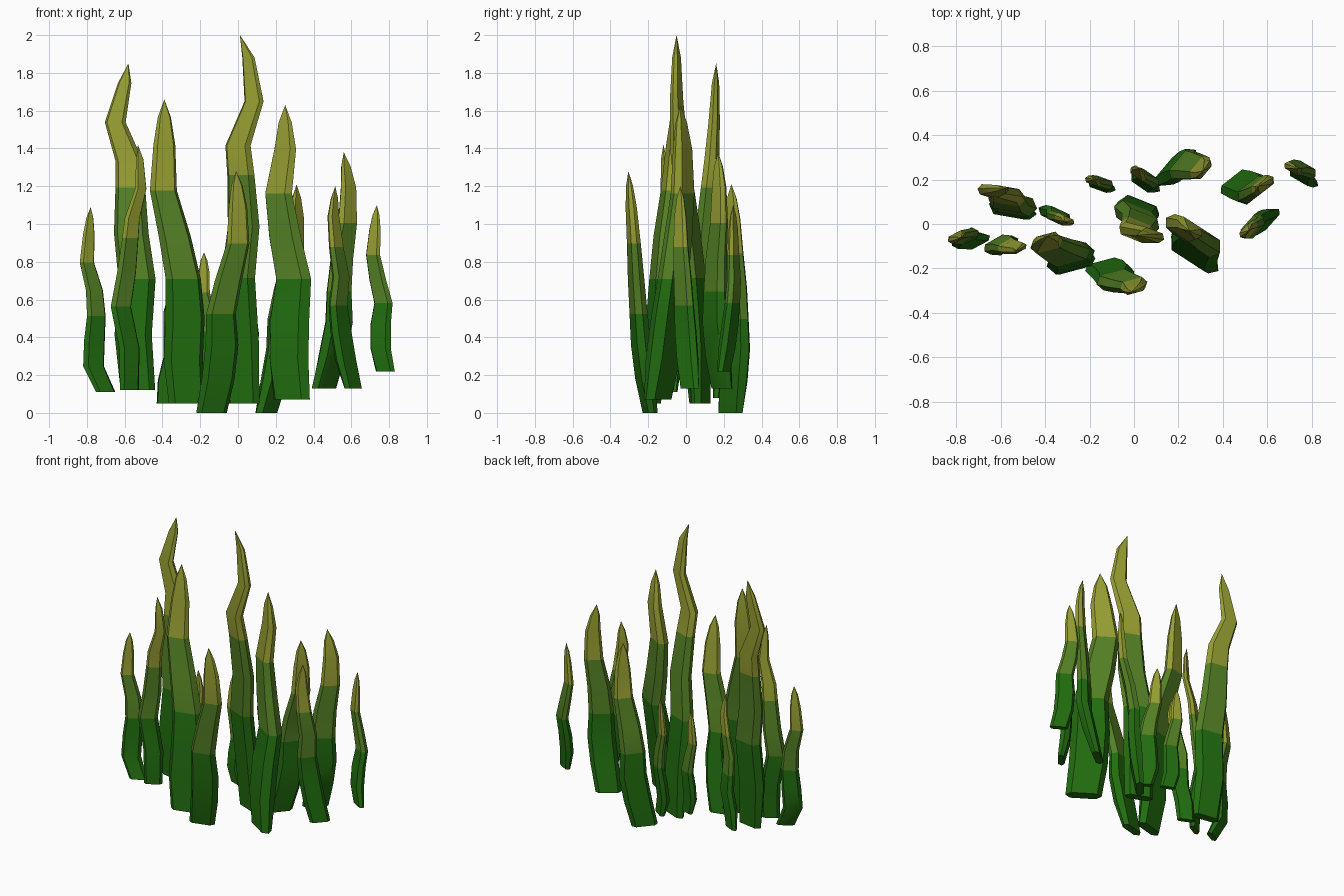
import bpy, bmesh, math

if "Cube" in bpy.data.objects:
    bpy.data.objects.remove(bpy.data.objects["Cube"])


def material(name, rgb):
    m = bpy.data.materials.new(name)
    m.diffuse_color = (*rgb, 1)
    m.use_nodes = True
    m.node_tree.nodes["Principled BSDF"].inputs["Base Color"].default_value = m.diffuse_color
    return m


MATS = [material("deep_green", (0.016, 0.155, 0.005)),
        material("mid_green", (0.090, 0.220, 0.018)),
        material("olive_yellow", (0.310, 0.350, 0.032))]

# Two growth habits: ring heights (0-1), relative widths, colour change heights
PLAIN = ([0, .14, .28, .41, .55, .70, .85, .94, 1],
         [.93, 1, 1, .90, .82, .69, .56, .34], (.41, .70))
CURLY = ([0, .17, .34, .48, .62, .70, .82, .94, 1],
         [.93, 1, 1, .93, .80, .74, .56, .36], (.34, .62))
# Flattened hexagon section
SECTION = [(-1, 0), (-.72, -.42), (.72, -.42), (1, 0), (.72, .42), (-.72, .42)]


def blade(name, habit, z0, z1, w, yaw, xs, ys):
    """Wavy tapering leaf: xs sway per ring, ys = evenly spaced depths."""
    levels, widths, bands = habit
    xs = list(xs)
    if len(xs) == 8:                       # fill in the ring just below the tip
        xs.insert(7, xs[6] * .45 + xs[7] * .55)
    c, s = math.cos(math.radians(yaw)), math.sin(math.radians(yaw))
    bm = bmesh.new()
    rings = []

    def depth(t):
        p = t * (len(ys) - 1)
        i = min(int(p), len(ys) - 2)
        return ys[i] + (ys[i + 1] - ys[i]) * (p - i)

    for i, (t, k, x) in enumerate(zip(levels[:-1], widths, xs)):
        y, z, r = depth(t), z0 + (z1 - z0) * t, w * k
        thick = .7 if i == 0 else 1        # the foot is pinched flatter
        rings.append([bm.verts.new((x + r * (u * c - v * thick * s),
                                    y + r * (u * s + v * thick * c), z))
                      for u, v in SECTION])
    tip = bm.verts.new((xs[-1], ys[-1], z1))
    bm.faces.new(rings[0][::-1])
    n = len(SECTION)
    for i, ring in enumerate(rings):
        t = levels[i] + .001
        mat = (t > bands[0]) + (t > bands[1])
        for j in range(n):
            a, b = ring[j], ring[(j + 1) % n]
            if i + 1 < len(rings):
                up = rings[i + 1]
                f = bm.faces.new((a, b, up[(j + 1) % n], up[j]))
            else:
                f = bm.faces.new((a, b, tip))
            f.material_index = int(mat)
    bmesh.ops.recalc_face_normals(bm, faces=bm.faces)
    me = bpy.data.meshes.new(name)
    bm.to_mesh(me)
    bm.free()
    for m in MATS:
        me.materials.append(m)
    ob = bpy.data.objects.new(name, me)
    bpy.context.collection.objects.link(ob)
    ob.select_set(True)
    bpy.context.view_layer.objects.active = ob


# Left group
blade("blade_left_tall", CURLY, .12, 1.85, .10, -10,
      (-.53, -.555, -.535, -.565, -.57, -.575, -.65, -.60, -.58),
      (.06, .08, .10, .145, .16))
blade("blade_far_left", PLAIN, .11, 1.09, .062, 28,
      (-.70, -.765, -.76, -.75, -.76, -.80, -.79, -.78),
      (-.08, -.06, -.055, -.06, -.06))
blade("blade_left_front", CURLY, .12, 1.42, .062, 30,
      (-.575, -.575, -.62, -.59, -.57, -.56, -.515, -.52, -.53),
      (-.10, -.09, -.12))
blade("blade_left_wide", PLAIN, .05, 1.66, .107, 15,
      (-.27, -.29, -.28, -.29, -.335, -.395, -.39, -.39),
      (-.18, -.15, -.13, -.08, -.055))
blade("blade_left_small", PLAIN, .05, .93, .06, -25,
      (-.38, -.37, -.34, -.345, -.35, -.32, -.30, -.31), (.05, .03, .01))
# Middle group
blade("blade_back_small", PLAIN, .14, .85, .055, -20,
      (-.13, -.155, -.15, -.14, -.16, -.185, -.18, -.18), (.17, .19, .20))
blade("blade_centre_tall", CURLY, .05, 2.0, .097, -22,
      (.03, .02, .0, .03, .015, .0, .085, .055, .01),
      (.08, .06, .01, -.05, -.05))
blade("blade_front", PLAIN, 0, 1.28, .09, 15,
      (-.14, -.105, -.085, -.09, -.05, -.0, .0, -.01),
      (-.19, -.235, -.26, -.28, -.305))
blade("blade_back_middle", PLAIN, .08, .91, .062, -35,
      (.07, .04, .05, .065, .05, .02, .02, .02), (.18, .21, .25))
blade("blade_centre_wide", PLAIN, .07, 1.63, .122, -33,
      (.285, .27, .275, .295, .25, .215, .25, .25),
      (-.15, -.10, -.05, -.01, -.03))
# Right group
blade("blade_back_right", PLAIN, 0, 1.21, .09, 50,
      (.15, .19, .22, .22, .25, .30, .31, .31), (.235, .265, .265, .25, .24))
blade("blade_right_back", PLAIN, .13, 1.38, .088, 38,
      (.455, .50, .535, .535, .55, .58, .585, .56),
      (.19, .155, .155, .18, .17))
blade("blade_right_front", PLAIN, .13, 1.2, .07, 48,
      (.61, .57, .545, .53, .545, .52, .505, .515), (.02, .0, -.015, -.03, -.03))
blade("blade_far_right", PLAIN, .22, 1.1, .062, -30,
      (.78, .755, .755, .77, .74, .715, .725, .735),
      (.20, .23, .255, .25, .25))

bpy.ops.object.shade_smooth_by_angle(angle=math.radians(50))
